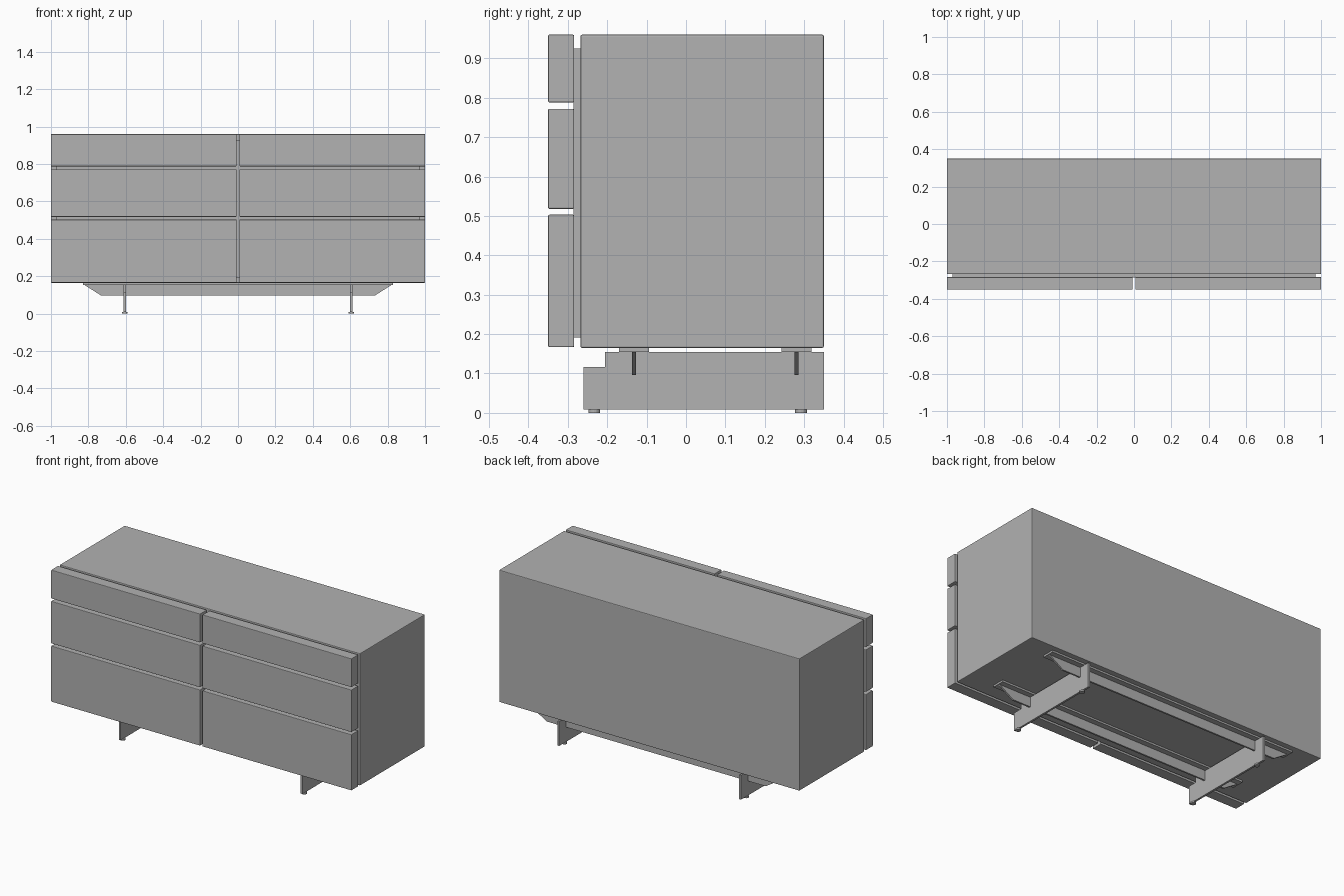
import bpy
import bmesh
from mathutils import Vector

if "Cube" in bpy.data.objects:
    bpy.data.objects.remove(bpy.data.objects["Cube"], do_unlink=True)

# Single painted finish
grey = bpy.data.materials.new("grey_finish")
grey.use_nodes = True
COLOUR = (0.445, 0.445, 0.445, 1)
grey.diffuse_color = COLOUR
grey.node_tree.nodes["Principled BSDF"].inputs["Base Color"].default_value = COLOUR


def finish(name, bm, bevel=0):
    bmesh.ops.recalc_face_normals(bm, faces=bm.faces)
    mesh = bpy.data.meshes.new(name)
    bm.to_mesh(mesh)
    bm.free()
    mesh.materials.append(grey)
    obj = bpy.data.objects.new(name, mesh)
    bpy.context.collection.objects.link(obj)
    if bevel:
        mod = obj.modifiers.new("soft_edges", "BEVEL")
        mod.width = bevel
        mod.segments = 2
    return obj


def box(name, low, high, bevel=0):
    bm = bmesh.new()
    bmesh.ops.create_cube(bm, size=1)
    low, high = Vector(low), Vector(high)
    for v in bm.verts:
        v.co = (low + high) / 2 + v.co * (high - low)
    return finish(name, bm, bevel)


def plate(name, outline, offset):
    """Extrude a flat outline along the offset vector."""
    bm = bmesh.new()
    face = bm.faces.new([bm.verts.new(p) for p in outline])
    grown = bmesh.ops.extrude_face_region(bm, geom=[face])["geom"]
    bmesh.ops.translate(bm, vec=offset, verts=[g for g in grown if isinstance(g, bmesh.types.BMVert)])
    # Extruding keeps the start face, so the plate is closed
    return finish(name, bm)


# Cabinet and the recessed panel behind the drawer fronts
box("cabinet_body", (-1, -0.268, 0.165), (1, 0.35, 0.96), 0.004)
box("recessed_panel", (-0.97, -0.286, 0.192), (0.97, -0.264, 0.925))

# Drawer fronts, three rows on each side
ROWS = {"bottom": (0.167, 0.503), "middle": (0.518, 0.772), "top": (0.788, 0.96)}
for row, (z0, z1) in ROWS.items():
    for side, x0, x1 in (("right", -1, -0.008), ("left", 0.008, 1)):
        box(f"{row}_drawer_{side}", (x0, -0.35, z0), (x1, -0.284, z1), 0.003)

# Support rails: flat flange with a tapered web
for name, y in (("front", -0.132), ("back", 0.28)):
    box(f"{name}_rail_flange", (-0.83, y - 0.038, 0.154), (0.83, y + 0.038, 0.166))
    web = [(-0.825, 0.156), (-0.73, 0.096), (0.73, 0.096), (0.825, 0.156)]
    plate(f"{name}_rail_web", [(x, y - 0.005, z) for x, z in web], (0, 0.01, 0))

# Plate legs with a stepped front, and round feet
LEG = [(-0.26, 0.008), (0.35, 0.008), (0.35, 0.155), (-0.205, 0.155), (-0.205, 0.117), (-0.26, 0.117)]
for side, x in (("right", -0.605), ("left", 0.605)):
    plate(f"{side}_leg", [(x - 0.006, y, z) for y, z in LEG], (0.012, 0, 0))
    for end, y in (("front", -0.233), ("back", 0.292)):
        bm = bmesh.new()
        bmesh.ops.create_cone(bm, cap_ends=True, segments=20, radius1=0.015, radius2=0.015, depth=0.009)
        bmesh.ops.translate(bm, vec=(x, y, 0.0045), verts=bm.verts)
        finish(f"{side}_{end}_foot", bm)
